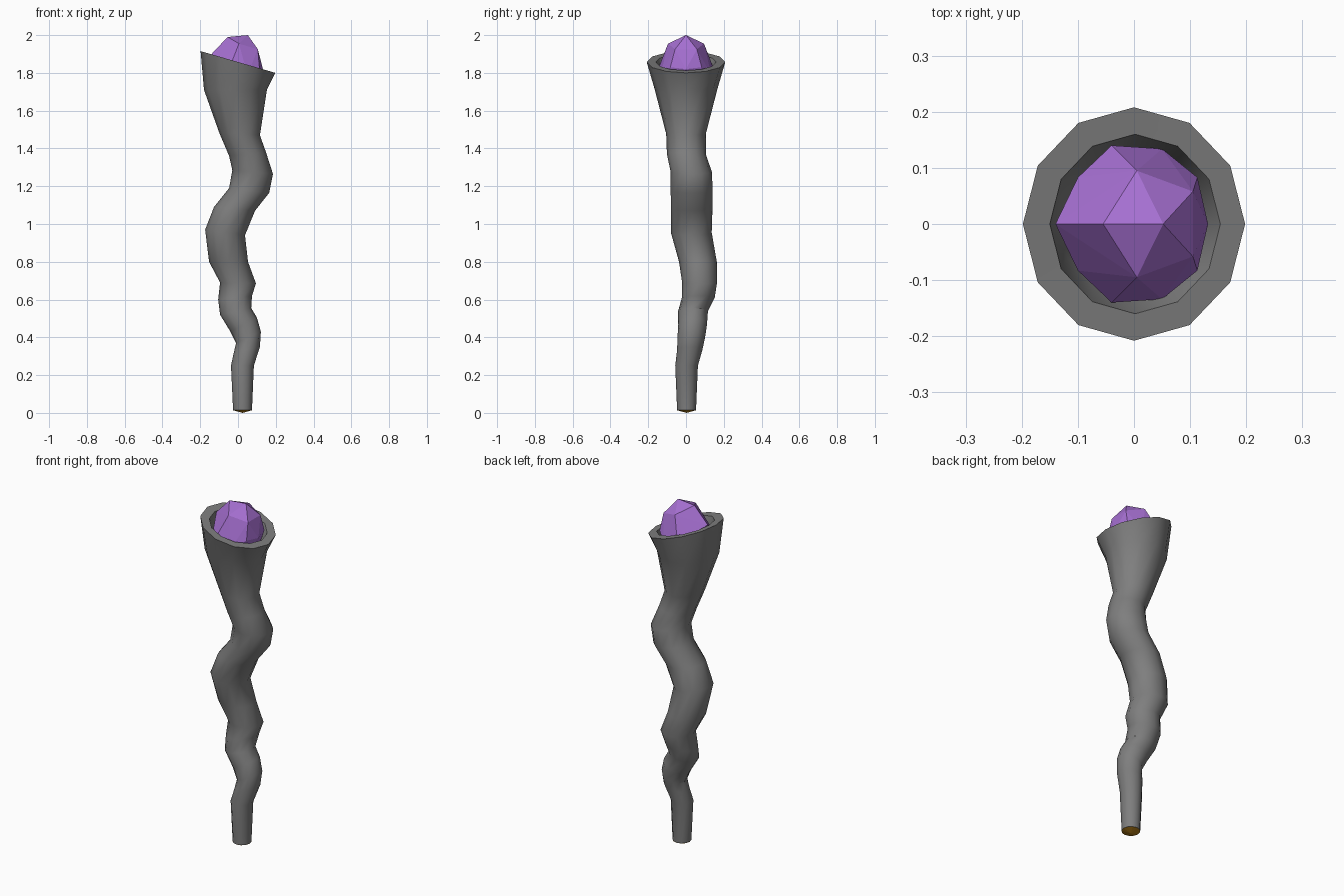
import bpy, bmesh, math

if "Cube" in bpy.data.objects:
    bpy.data.objects.remove(bpy.data.objects["Cube"])

SIDES = 12


def material(name, rgb):
    m = bpy.data.materials.new(name)
    m.diffuse_color = (*rgb, 1)
    m.use_nodes = True
    m.node_tree.nodes["Principled BSDF"].inputs["Base Color"].default_value = m.diffuse_color
    return m


def finish(name, bm, mat, smooth):
    bmesh.ops.recalc_face_normals(bm, faces=bm.faces)
    me = bpy.data.meshes.new(name)
    bm.to_mesh(me)
    bm.free()
    me.materials.append(mat)
    ob = bpy.data.objects.new(name, me)
    bpy.context.collection.objects.link(ob)
    if smooth:
        bpy.context.view_layer.objects.active = ob
        ob.select_set(True)
        bpy.ops.object.shade_smooth_by_angle(angle=math.radians(35))
        ob.select_set(False)
    return ob


def ring(bm, lx, lz, rx, rz, yc, hy):
    # tilted ellipse between a left point and a right point
    out = []
    for i in range(SIDES):
        a = 2 * math.pi * i / SIDES
        c, s = math.cos(a), math.sin(a)
        out.append(bm.verts.new(((lx + rx) / 2 + c * (rx - lx) / 2,
                                 yc + s * hy,
                                 (lz + rz) / 2 + c * (rz - lz) / 2)))
    return out


def bridge(bm, a, b):
    for i in range(SIDES):
        j = (i + 1) % SIDES
        bm.faces.new((a[i], a[j], b[j], b[i]))


grey = material("grey wood", (0.21, 0.21, 0.21))
purple = material("purple crystal", (0.38, 0.16, 0.64))
gold = material("dark gold", (0.48, 0.22, 0.01))

# Crooked shaft: left x, left z, right x, right z, y centre, y half width
shaft = [
    (-.026, .015, .074, .015, .003, .05),
    (-.037, .25, .084, .25, .003, .06),
    (-.022, .32, .116, .35, .02, .067),
    (-.01, .37, .121, .43, .028, .073),
    (-.04, .43, .10, .505, .035, .076),
    (-.095, .52, .07, .555, .037, .079),
    (-.105, .60, .074, .62, .065, .087),
    (-.095, .69, .095, .685, .072, .092),
    (-.153, .80, .053, .80, .063, .10),
    (-.174, .97, .037, .94, .028, .108),
    (-.127, 1.09, .09, 1.07, .03, .11),
    (-.047, 1.19, .165, 1.165, .03, .111),
    (-.03, 1.285, .185, 1.265, .028, .109),
    (-.047, 1.36, .148, 1.38, .002, .103),
    (-.10, 1.485, .116, 1.47, 0, .105),
    (-.18, 1.71, .153, 1.71, 0, .165),
    (-.198, 1.915, .198, 1.80, 0, .208),
    # inside of the cup
    (-.15, 1.90, .154, 1.813, 0, .16),
    (-.135, 1.71, .11, 1.71, 0, .12),
    (-.07, 1.56, .075, 1.56, 0, .07),
]
bm = bmesh.new()
rings = [ring(bm, *r) for r in shaft]
for a, b in zip(rings, rings[1:]):
    bridge(bm, a, b)
bm.faces.new(rings[-1])
bm.faces.new(rings[0])
finish("staff_shaft", bm, grey, True)

# Shallow pointed cap at the foot
bm = bmesh.new()
base = ring(bm, -.026, .014, .074, .014, .003, .05)
tip = bm.verts.new((.024, .003, 0))
for i in range(SIDES):
    bm.faces.new((base[i], base[(i + 1) % SIDES], tip))
bm.faces.new(base)
finish("foot_cap", bm, gold, False)

# Faceted crystal: hull of points mirrored across y
half = [
    (.052, 0, 2.0), (-.055, 0, 1.99), (.005, .095, 1.955), (-.14, 0, 1.90),
    (-.04, .14, 1.84), (-.10, .083, 1.85), (.105, .058, 1.925),
    (.113, .083, 1.83), (.132, 0, 1.82), (.05, .134, 1.79),
    (-.11, .06, 1.75), (.08, .08, 1.73), (-.04, .10, 1.71),
    (.04, 0, 1.67), (-.06, 0, 1.68),
]
bm = bmesh.new()
for x, y, z in half:
    for s in ((1, -1) if y else (1,)):
        bm.verts.new((x, s * y, z))
bmesh.ops.convex_hull(bm, input=bm.verts)
finish("crystal", bm, purple, False)
